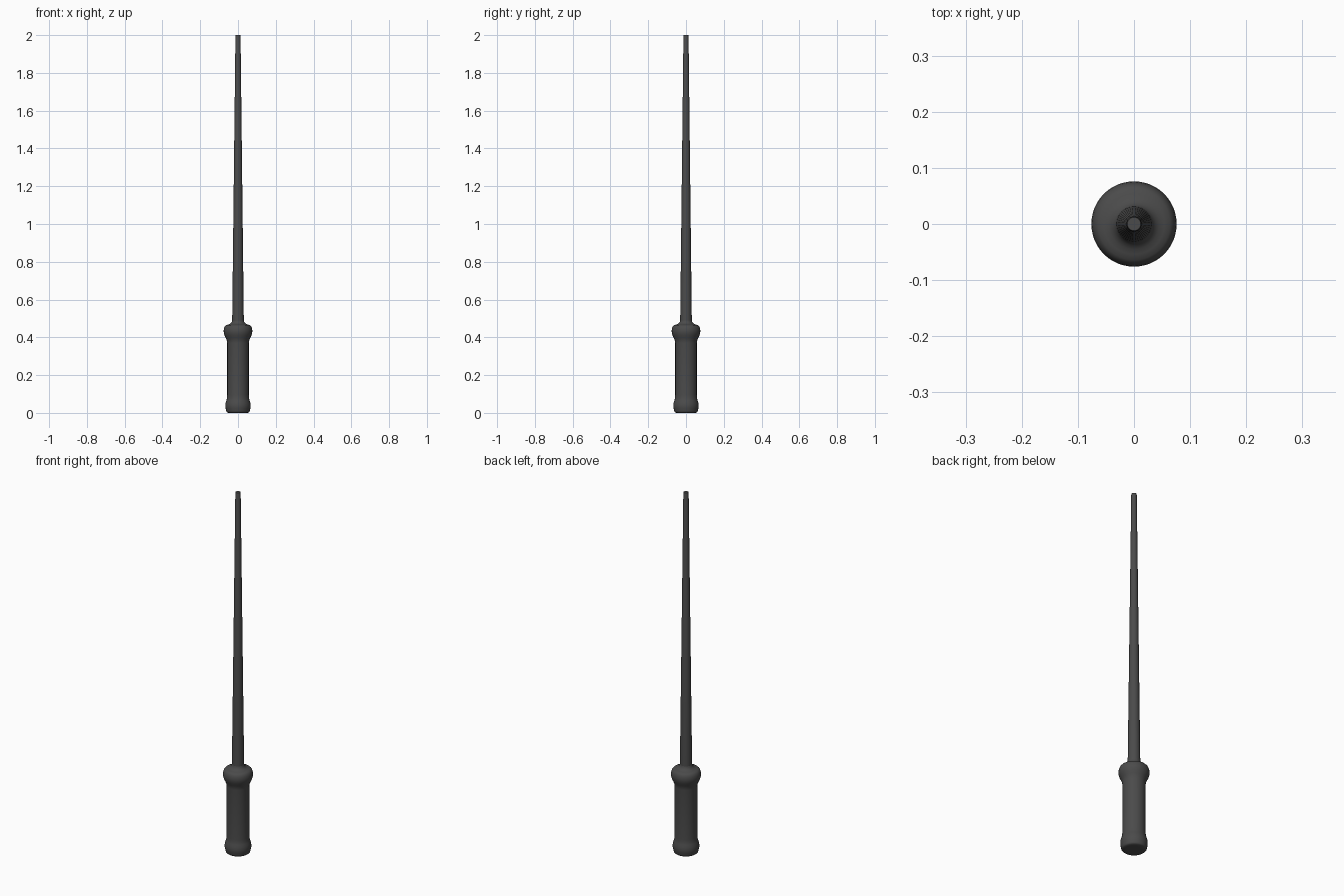
import bpy, bmesh, math

if "Cube" in bpy.data.objects:
    bpy.data.objects.remove(bpy.data.objects["Cube"])

SIDES = 48
dark = bpy.data.materials.new("dark_grey")
dark.diffuse_color = (0.07, 0.07, 0.07, 1)
dark.use_nodes = True
dark.node_tree.nodes["Principled BSDF"].inputs["Base Color"].default_value = dark.diffuse_color


def lathe(name, profile):
    """Revolve (radius, height) points around z and cap both ends."""
    bm = bmesh.new()
    rings = []
    for r, z in profile:
        rings.append([bm.verts.new((r * math.cos(2 * math.pi * i / SIDES),
                                    r * math.sin(2 * math.pi * i / SIDES), z))
                      for i in range(SIDES)])
    for a, b in zip(rings, rings[1:]):
        for i in range(SIDES):
            j = (i + 1) % SIDES
            bm.faces.new((a[i], a[j], b[j], b[i]))
    bm.faces.new(rings[0][::-1])
    bm.faces.new(rings[-1])
    mesh = bpy.data.meshes.new(name)
    bm.to_mesh(mesh)
    bm.free()
    obj = bpy.data.objects.new(name, mesh)
    bpy.context.collection.objects.link(obj)
    mesh.materials.append(dark)
    bpy.ops.object.select_all(action='DESELECT')
    obj.select_set(True)
    bpy.context.view_layer.objects.active = obj
    bpy.ops.object.shade_smooth_by_angle(angle=math.radians(40))
    return obj


# Handle: flared pommel, straight grip, rounded collar, concave neck
lathe("handle", [
    (0.040, 0.000), (0.056, 0.001), (0.061, 0.005), (0.063, 0.012),
    (0.065, 0.022), (0.067, 0.030), (0.067, 0.042), (0.065, 0.055),
    (0.061, 0.067), (0.058, 0.078), (0.057, 0.095),
    (0.057, 0.370), (0.059, 0.383), (0.064, 0.396), (0.071, 0.410),
    (0.075, 0.424), (0.076, 0.435), (0.074, 0.448), (0.070, 0.458),
    (0.064, 0.464), (0.054, 0.467), (0.045, 0.470), (0.038, 0.475),
    (0.033, 0.482), (0.031, 0.490)])

# Shaft: long straight taper with a blunt tip
lathe("shaft", [(0.031, 0.470), (0.0135, 1.994), (0.012, 2.0)])
